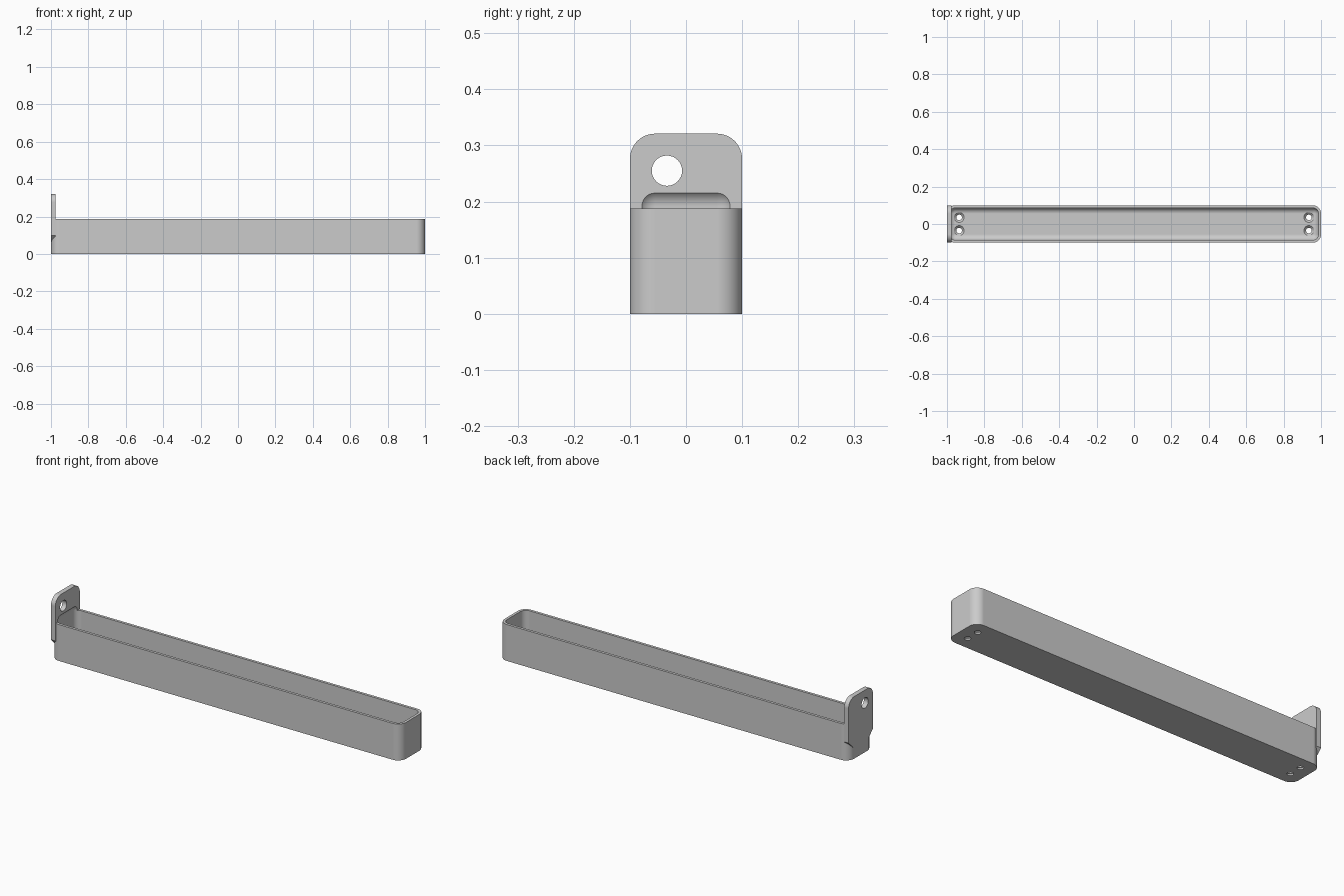
import bpy, bmesh
from math import pi, radians
from mathutils import Matrix, Vector

if "Cube" in bpy.data.objects:
    bpy.data.objects.remove(bpy.data.objects["Cube"], do_unlink=True)

grey = bpy.data.materials.new("plain grey")
grey.use_nodes = True
grey.diffuse_color = (0.6, 0.6, 0.6, 1)
grey.node_tree.nodes["Principled BSDF"].inputs["Base Color"].default_value = (0.6, 0.6, 0.6, 1)


def to_object(name, bm):
    mesh = bpy.data.meshes.new(name)
    bmesh.ops.recalc_face_normals(bm, faces=bm.faces)
    bm.to_mesh(mesh)
    bm.free()
    mesh.materials.append(grey)
    obj = bpy.data.objects.new(name, mesh)
    bpy.context.collection.objects.link(obj)
    return obj


def box(name, low, high, *bevels):
    """Box between two corners; each bevel is (edge rule, width, segments)."""
    low, high = Vector(low), Vector(high)
    bm = bmesh.new()
    bmesh.ops.create_cube(bm, size=1)
    bmesh.ops.scale(bm, vec=high - low, verts=bm.verts)
    bmesh.ops.translate(bm, vec=(low + high) / 2, verts=bm.verts)
    for rule, width, segments in bevels:
        edges = [e for e in bm.edges if rule(e.verts[0].co, e.verts[1].co)]
        bmesh.ops.bevel(bm, geom=edges, offset=width, segments=segments,
                        profile=0.5, affect='EDGES')
    return to_object(name, bm)


def cone(name, centre, r_low, r_high, depth, axis='Z'):
    bm = bmesh.new()
    turn = Matrix.Rotation(pi / 2, 4, 'Y') if axis == 'X' else Matrix()
    bmesh.ops.create_cone(bm, cap_ends=True, segments=32, radius1=r_low, radius2=r_high,
                          depth=depth, matrix=Matrix.Translation(centre) @ turn)
    return to_object(name, bm)


def combine(target, other, operation):
    other.hide_render = True
    mod = target.modifiers.new(operation.lower(), 'BOOLEAN')
    mod.operation, mod.solver, mod.object = operation, 'EXACT', other
    bpy.context.view_layer.objects.active = target
    bpy.ops.object.modifier_apply(modifier=mod.name)
    bpy.data.objects.remove(other, do_unlink=True)


def upright(a, b):
    return abs(a.z - b.z) > 0.1


def along_x_top(a, b):
    return abs(a.x - b.x) > 0.01 and min(a.z, b.z) > 0.3


def along_x_bottom(a, b):
    return abs(a.x - b.x) > 0.01 and max(a.z, b.z) < 0.06


# Long tray with rounded vertical corners
tray = box("hanging_tray", (-1, -0.1, 0), (1, 0.1, 0.188), (upright, 0.045, 12))

# Hanging tab: rounded top, sloped lower corners
tab = box("hanging_tab", (-1, -0.1, 0.05), (-0.975, 0.1, 0.321),
          (along_x_top, 0.045, 12), (along_x_bottom, 0.048, 1))
combine(tray, tab, 'UNION')

# Rounded cavity, scooping slightly into the tab
cavity = box("cavity_cutter", (-0.986, -0.086, 0.02), (0.986, 0.086, 0.2225),
             (lambda a, b: True, 0.031, 10))
combine(tray, cavity, 'DIFFERENCE')

# Hole in the tab
combine(tray, cone("tab_hole_cutter", (-1, -0.034, 0.255), 0.027, 0.027, 0.2, 'X'), 'DIFFERENCE')

# Countersunk screw holes in the floor
for x in (-0.935, 0.935):
    for y in (-0.035, 0.035):
        combine(tray, cone("drill_cutter", (x, y, 0), 0.015, 0.015, 0.1), 'DIFFERENCE')
        combine(tray, cone("countersink_cutter", (x, y, 0.015), 0.0145, 0.0285, 0.014), 'DIFFERENCE')

# Smooth curves, crisp edges
bpy.ops.object.select_all(action='DESELECT')
tray.select_set(True)
bpy.context.view_layer.objects.active = tray
bpy.ops.object.shade_smooth_by_angle(angle=radians(30))
normals = tray.modifiers.new("flat faces", 'WEIGHTED_NORMAL')
normals.keep_sharp = True
